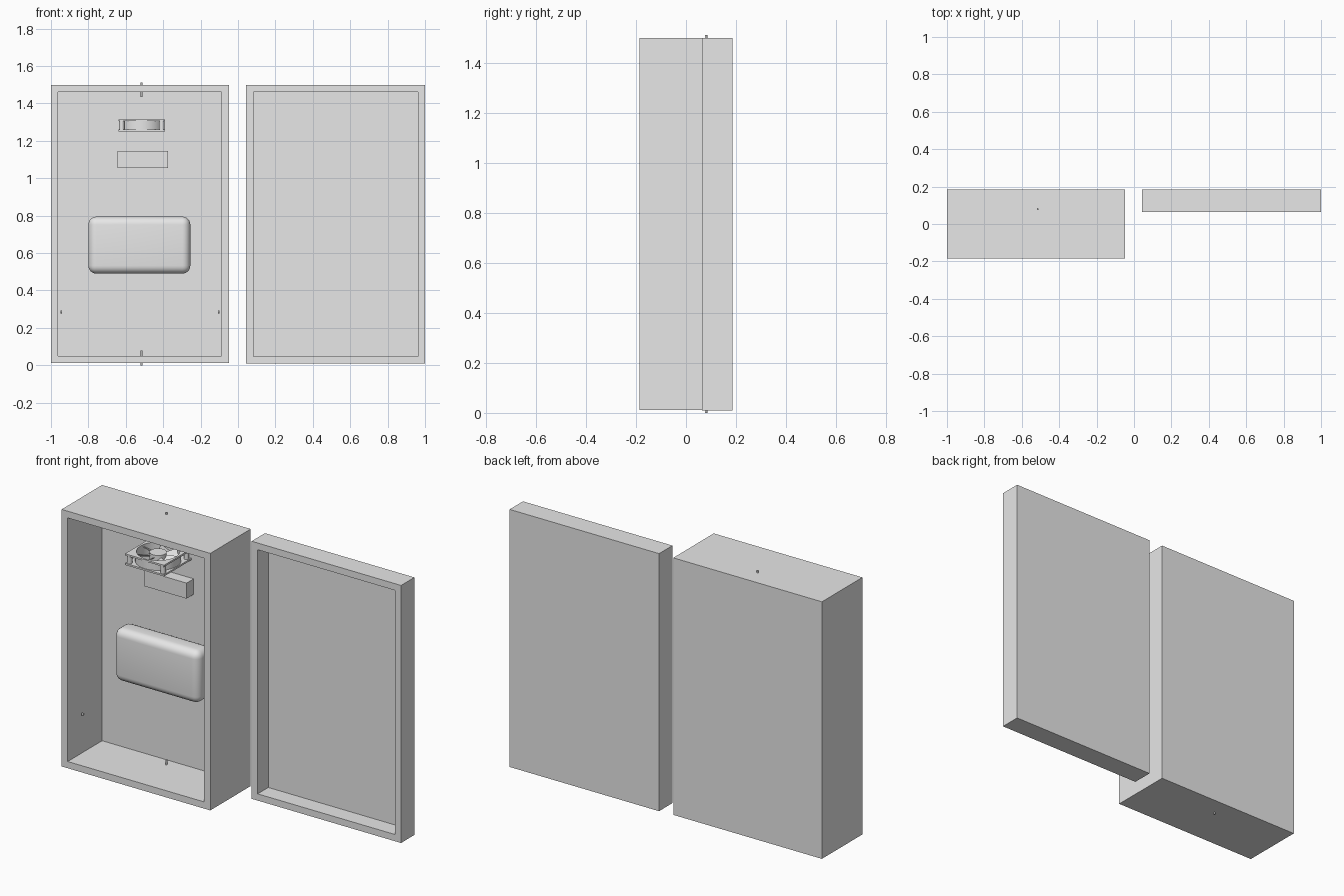
import bpy, bmesh
from math import cos, sin, pi, radians
from mathutils import Matrix, Vector

cube = bpy.data.objects.get("Cube")
if cube:
    bpy.data.objects.remove(cube, do_unlink=True)

grey = bpy.data.materials.new("plain_grey")
grey.use_nodes = True
grey.diffuse_color = (0.8, 0.8, 0.8, 1)
grey.node_tree.nodes["Principled BSDF"].inputs["Base Color"].default_value = (0.8, 0.8, 0.8, 1)


def finish(bm, name):
    bmesh.ops.recalc_face_normals(bm, faces=bm.faces)
    mesh = bpy.data.meshes.new(name)
    bm.to_mesh(mesh)
    bm.free()
    mesh.materials.append(grey)
    obj = bpy.data.objects.new(name, mesh)
    bpy.context.collection.objects.link(obj)
    return obj


def smooth(obj):
    bpy.ops.object.select_all(action="DESELECT")
    obj.select_set(True)
    bpy.context.view_layer.objects.active = obj
    bpy.ops.object.shade_smooth_by_angle(angle=radians(35))


def block_mesh(lo, hi):
    lo, hi = Vector(lo), Vector(hi)
    bm = bmesh.new()
    bmesh.ops.create_cube(bm, size=1)
    for v in bm.verts:
        v.co = Vector((v.co[i] + 0.5) * (hi[i] - lo[i]) + lo[i] for i in range(3))
    return bm


def tray(name, lo, hi, wall, depth):
    """Block hollowed out from its front side."""
    bm = block_mesh(lo, hi)
    bm.normal_update()
    front = min(bm.faces, key=lambda f: f.calc_center_median().y)
    bmesh.ops.inset_individual(bm, faces=[front], thickness=wall)
    floor = bmesh.ops.extrude_discrete_faces(bm, faces=[front])["faces"][0]
    bmesh.ops.translate(bm, verts=floor.verts, vec=(0, depth, 0))
    return finish(bm, name)


def pin(name, start, end, radius=0.005, sides=16):
    """Cylinder between two points."""
    start, end = Vector(start), Vector(end)
    axis = end - start
    bm = bmesh.new()
    turn = axis.to_track_quat("Z", "Y").to_matrix().to_4x4()
    bmesh.ops.create_cone(bm, cap_ends=True, segments=sides, radius1=radius, radius2=radius,
                          depth=axis.length, matrix=Matrix.Translation((start + end) / 2) @ turn)
    obj = finish(bm, name)
    smooth(obj)
    return obj


def pierced(name, centre, inner, outer, z0, z1, square=False, n=32):
    """Ring with a round hole and a round or square outline."""
    bm = bmesh.new()
    loops = []
    for hole, z in ((False, z0), (False, z1), (True, z1), (True, z0)):
        loop = []
        for i in range(n):
            c, s = cos(2 * pi * i / n), sin(2 * pi * i / n)
            r = inner if hole else outer
            if square and not hole:
                r /= max(abs(c), abs(s))
            loop.append(bm.verts.new((centre[0] + r * c, centre[1] + r * s, z)))
        loops.append(loop)
    for k in range(4):
        a, b = loops[k], loops[(k + 1) % 4]
        for i in range(n):
            j = (i + 1) % n
            bm.faces.new((a[i], a[j], b[j], b[i]))
    obj = finish(bm, name)
    smooth(obj)
    return obj


# Open enclosure and its shallow door
tray("enclosure_body", (-1, -0.185, 0.012), (-0.048, 0.185, 1.5), 0.055, 0.315)
tray("enclosure_door", (0.043, 0.063, 0.009), (1, 0.185, 1.5), 0.055, 0.097)

# Rounded battery pack on the back wall
bm = block_mesh((-0.8, 0, 0.49), (-0.255, 0.13, 0.795))
bmesh.ops.bevel(bm, geom=list(bm.edges), offset=0.043, segments=6, profile=0.5, affect="EDGES")
smooth(finish(bm, "battery_pack"))

# Small module box
finish(block_mesh((-0.645, 0.065, 1.055), (-0.375, 0.131, 1.145)), "module_box")

# Pins through the top and bottom walls and stubs on the side walls
pin("top_pin", (-0.515, 0.08, 1.435), (-0.515, 0.08, 1.512))
pin("bottom_pin", (-0.515, 0.08, 0), (-0.515, 0.08, 0.08))
for name, x in (("right_stub", -0.945), ("left_stub", -0.103)):
    pin(name, (x - 0.005, -0.07, 0.285), (x + 0.005, -0.07, 0.285), 0.007)

# Fan frame: two square flanges, a round shroud and corner posts
cx, cy = -0.515, 0.005
low, high, half = 1.25, 1.315, 0.125
pierced("fan_lower_flange", (cx, cy), 0.114, half, low, low + 0.01, True)
pierced("fan_upper_flange", (cx, cy), 0.114, half, high - 0.01, high, True)
pierced("fan_shroud", (cx, cy), 0.114, 0.121, low, high)
for sx in (-1, 1):
    for sy in (-1, 1):
        x, y = cx + sx * 0.107, cy + sy * 0.107
        pin("fan_corner_post", (x, y, low), (x, y, high), 0.014)

# Fan hub, struts and pitched blades
pin("fan_hub", (cx, cy, low + 0.002), (cx, cy, high - 0.004), 0.045, 32)
place = Matrix.Translation((cx, cy, 0))
for i in range(4):
    bm = block_mesh((0.04, -0.005, low), (0.116, 0.005, low + 0.008))
    bm.transform(place @ Matrix.Rotation(pi / 4 + i * pi / 2, 4, "Z"))
    finish(bm, "fan_strut")
for i in range(7):
    bm = block_mesh((0.04, -0.02, -0.002), (0.109, 0.02, 0.002))
    for v in bm.verts:
        if v.co.x > 0.1:
            v.co.y *= 1.7
    pitch = Matrix.Translation((0, 0, 1.285)) @ Matrix.Rotation(radians(33), 4, "X")
    bm.transform(place @ Matrix.Rotation(2 * pi * i / 7, 4, "Z") @ pitch)
    finish(bm, "fan_blade")
